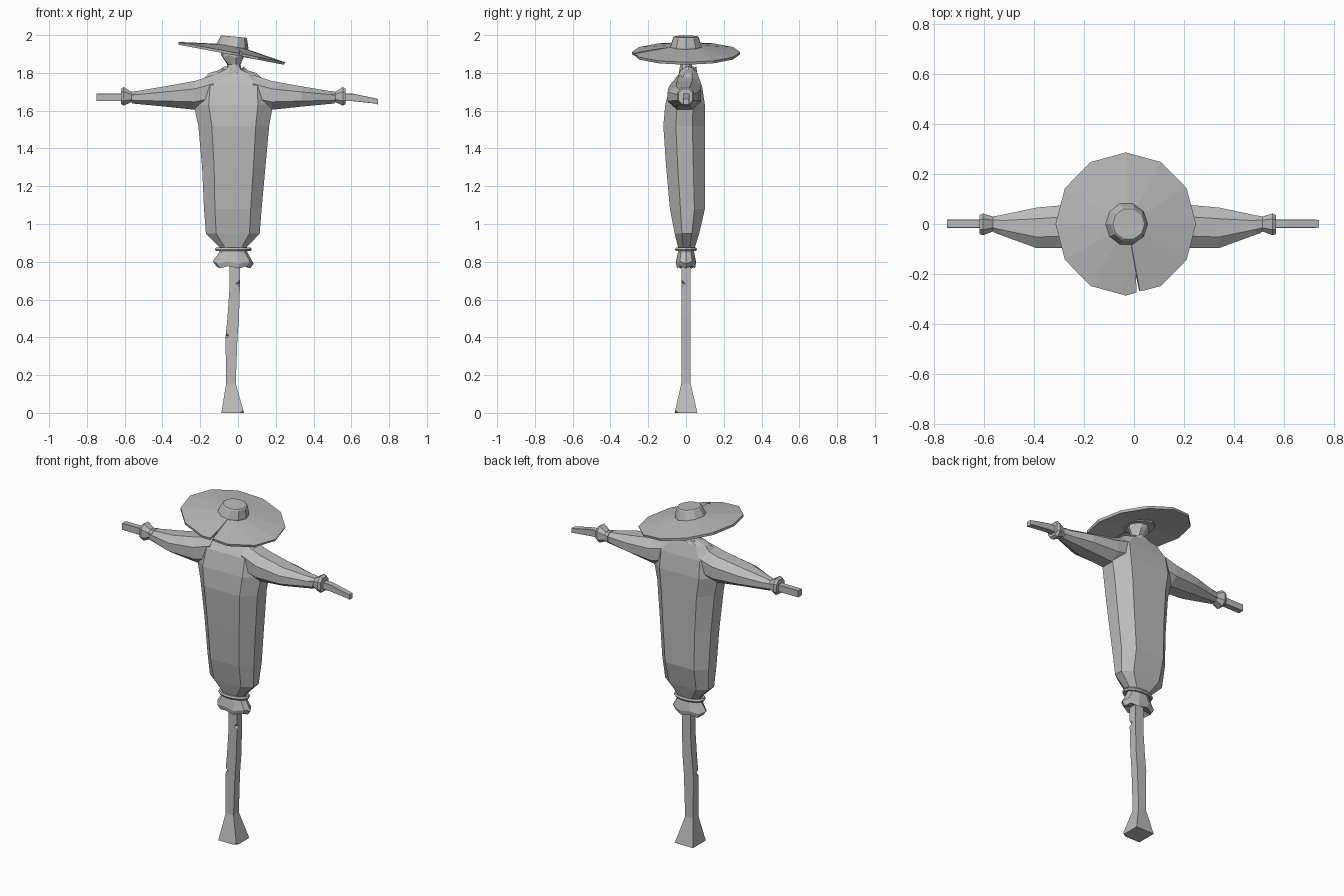
import bpy, bmesh, math
from mathutils import Vector, Matrix

cube = bpy.data.objects.get("Cube")
if cube:
    bpy.data.objects.remove(cube)

grey = bpy.data.materials.new("plain grey")
grey.use_nodes = True
GREY = (0.5, 0.5, 0.5, 1)
grey.diffuse_color = GREY
grey.node_tree.nodes["Principled BSDF"].inputs["Base Color"].default_value = GREY


def build(name, rings, cap=True, closed=False):
    """Skin a list of equal-sized point rings into one flat-shaded part."""
    bm = bmesh.new()
    loops = [[bm.verts.new(p) for p in ring] for ring in rings]
    pairs = list(zip(loops, loops[1:]))
    if closed:
        pairs.append((loops[-1], loops[0]))
    for a, b in pairs:
        n = len(a)
        for i in range(n):
            j = (i + 1) % n
            bm.faces.new((a[i], a[j], b[j], b[i]))
    if cap and not closed:
        bm.faces.new(loops[0])
        bm.faces.new(loops[-1])
    bmesh.ops.recalc_face_normals(bm, faces=bm.faces)
    mesh = bpy.data.meshes.new(name)
    bm.to_mesh(mesh)
    bm.free()
    mesh.materials.append(grey)
    obj = bpy.data.objects.new(name, mesh)
    bpy.context.collection.objects.link(obj)
    return obj


def octagon(a0, a1, b0, b1, ca, cb):
    """Box outline with cut corners; ca and cb are shares of the half width."""
    da, db = (a1 - a0) / 2 * ca, (b1 - b0) / 2 * cb
    return [(a0 + da, b0), (a1 - da, b0), (a1, b0 + db), (a1, b1 - db),
            (a1 - da, b1), (a0 + da, b1), (a0, b1 - db), (a0, b0 + db)]


def ellipse(cx, cy, rx, ry, z, n, wave=0.0):
    return [(cx + rx * math.cos(2 * math.pi * i / n),
             cy + ry * math.sin(2 * math.pi * i / n),
             z + wave * (i % 2)) for i in range(n)]


CX = -0.025  # middle of the body

# Stuffed coat: z, x range, y range
coat = [(0.87, -0.09, 0.04, -0.04, 0.045), (0.95, -0.17, 0.115, -0.06, 0.07),
        (1.08, -0.18, 0.125, -0.085, 0.10), (1.30, -0.19, 0.145, -0.105, 0.10),
        (1.52, -0.21, 0.165, -0.12, 0.10), (1.63, -0.235, 0.185, -0.11, 0.10),
        (1.73, -0.225, 0.18, -0.085, 0.085), (1.80, -0.15, 0.095, -0.035, 0.06),
        (1.82, -0.08, 0.03, -0.025, 0.045)]
build("coat", [[(x, y, z) for x, y in octagon(x0, x1, y0, y1, 0.38, 0.6)]
               for z, x0, x1, y0, y1 in coat])

# Sleeves, cuffs and stick hands: x, y range, z range
sleeve = [(0.08, -0.08, 0.08, 1.62, 1.79), (0.18, -0.095, 0.08, 1.605, 1.757),
          (0.34, -0.097, 0.066, 1.622, 1.728), (0.51, -0.035, 0.03, 1.638, 1.70)]
cuff = [(0.49, -0.04, 0.035, 1.64, 1.705), (0.515, -0.03, 0.03, 1.645, 1.70),
        (0.555, -0.045, 0.042, 1.627, 1.725), (0.57, -0.04, 0.035, 1.635, 1.715)]


def arm_part(name, sections, side, c):
    def mx(x):
        return x if side > 0 else 2 * CX - x
    return build(name, [[(mx(x), y, z) for y, z in octagon(y0, y1, z0, z1, c, c)]
                        for x, y0, y1, z0, z1 in sections])


for side, word in ((1, "left"), (-1, "right")):
    arm_part(word + "_sleeve", sleeve, side, 0.55)
    arm_part(word + "_cuff", cuff, side, 0.5)
    drop = 0.024 if side > 0 else 0
    stick = [(0.50, -0.016, 0.018, 1.65, 1.69), (0.61, -0.016, 0.018, 1.65, 1.69),
             (0.70 + drop, -0.016, 0.018, 1.65 - drop * 0.5, 1.69 - drop)]
    if side > 0:
        stick.append((0.742, -0.014, 0.016, 1.632, 1.662))
    else:
        stick[-1] = (0.70, -0.016, 0.018, 1.65, 1.69)
    arm_part(word + "_hand_stick", stick, side, 0.08)

# Frayed collar and straw neck
build("collar", [ellipse(CX, 0.012, 0.10, 0.05, 1.79, 10, 0.01),
                 ellipse(CX, 0.012, 0.055, 0.045, 1.835, 10, -0.012)])
build("straw_neck", [ellipse(-0.022, 0, 0.045, 0.04, 1.80, 10),
                     ellipse(-0.022, 0, 0.035, 0.032, 1.845, 10),
                     ellipse(-0.03, 0, 0.06, 0.05, 1.88, 10, 0.014),
                     ellipse(-0.03, 0, 0.062, 0.055, 1.93, 10)])

# Hat brim, with a torn slit in the front edge, and tilted to one side
tilt = Matrix.Translation((-0.033, 0, 1.91)) @ Matrix.Rotation(math.radians(10.8), 4, 'Y')
rim = [(30 * i, 0.287) for i in range(12)] + [(282, 0.275), (281, 0.2), (286, 0.277)]
rim.sort(key=lambda p: p[0])
tear = rim.index((281, 0.2))
rim[tear - 1], rim[tear + 1] = rim[tear - 1], (282, 0.275)
rim[tear] = (281, 0.2)
if rim[tear - 1][0] == 270:
    rim.insert(tear, (279, 0.278))
rim = [p for i, p in enumerate(rim) if p not in rim[:i]]


def brim_ring(scale, z, fixed=None):
    pts = []
    for deg, r in rim:
        a, rr = math.radians(deg), fixed or r * scale
        lift = 0 if fixed else (0.287 - r) * 0.2
        pts.append(tilt @ Vector((rr * math.cos(a), rr * math.sin(a), z + lift)))
    return pts


build("hat_brim", [brim_ring(0, 0.03, 0.08), brim_ring(1, 0.0),
                   brim_ring(0.99, -0.014), brim_ring(0, 0.01, 0.08)], closed=True)

# Hat crown
crown = [(0.0, 0.086), (0.03, 0.086), (0.078, 0.07), (0.083, 0.064)]
build("hat_crown", [[tilt @ Vector((p[0] - 0.004, p[1], p[2] + 0.1 * p[0]))
                     for p in ellipse(0, 0, r, r, z, 10)] for z, r in crown])

# Rope belt tied round the bottom of the coat
rope = []
for i in range(14):
    a = 2 * math.pi * i / 14
    rope.append([(CX + (0.086 + 0.011 * math.cos(b)) * math.cos(a),
                  (0.049 + 0.011 * math.cos(b)) * math.sin(a),
                  0.866 + 0.011 * math.sin(b))
                 for b in (k * math.pi / 3 for k in range(6))])
build("rope_belt", rope, closed=True)

# Frayed coat hem below the belt
build("coat_hem", [ellipse(CX, 0, 0.07, 0.04, 0.875, 10),
                   ellipse(CX, 0, 0.075, 0.045, 0.85, 10),
                   ellipse(CX, 0, 0.108, 0.055, 0.79, 10, 0.012),
                   ellipse(CX, 0, 0.09, 0.05, 0.765, 10, 0.012),
                   ellipse(CX, 0, 0.045, 0.03, 0.785, 10)])

# Wooden post: z, x range, y half width
post = [(0, -0.088, 0.032, 0.06), (0.155, -0.063, -0.012, 0.025),
        (0.40, -0.066, -0.003, 0.024), (0.50, -0.056, 0.005, 0.024),
        (0.66, -0.045, 0.01, 0.024), (0.80, -0.045, 0.01, 0.024)]
post_obj = build("post", [[(x0, -h, z), (x1, -h, z), (x1, h, z), (x0, h, z)]
                          for z, x0, x1, h in post])

# Chips cut out of the post corners
chips = [("foot_chip", (0.05, -0.078, 0.0), 0.036),
         ("side_chip", (-0.083, -0.02, 0.41), 0.024),
         ("upper_chip", (0.022, -0.036, 0.685), 0.028)]
for name, spot, size in chips:
    cutter = build(name, [[(size * math.cos(a), size * math.sin(a), 0)
                           for a in (0, math.pi / 2, math.pi, 1.5 * math.pi)]
                          for size in (0.001, size * 1.6, 0.001)])
    for i, v in enumerate(cutter.data.vertices):
        v.co.z = (i // 4 - 1) * size * 1.4
    cutter.location = spot
    cutter.hide_render = True
    cutter.hide_viewport = True
    cut = post_obj.modifiers.new(name, 'BOOLEAN')
    cut.operation = 'DIFFERENCE'
    cut.object = cutter
